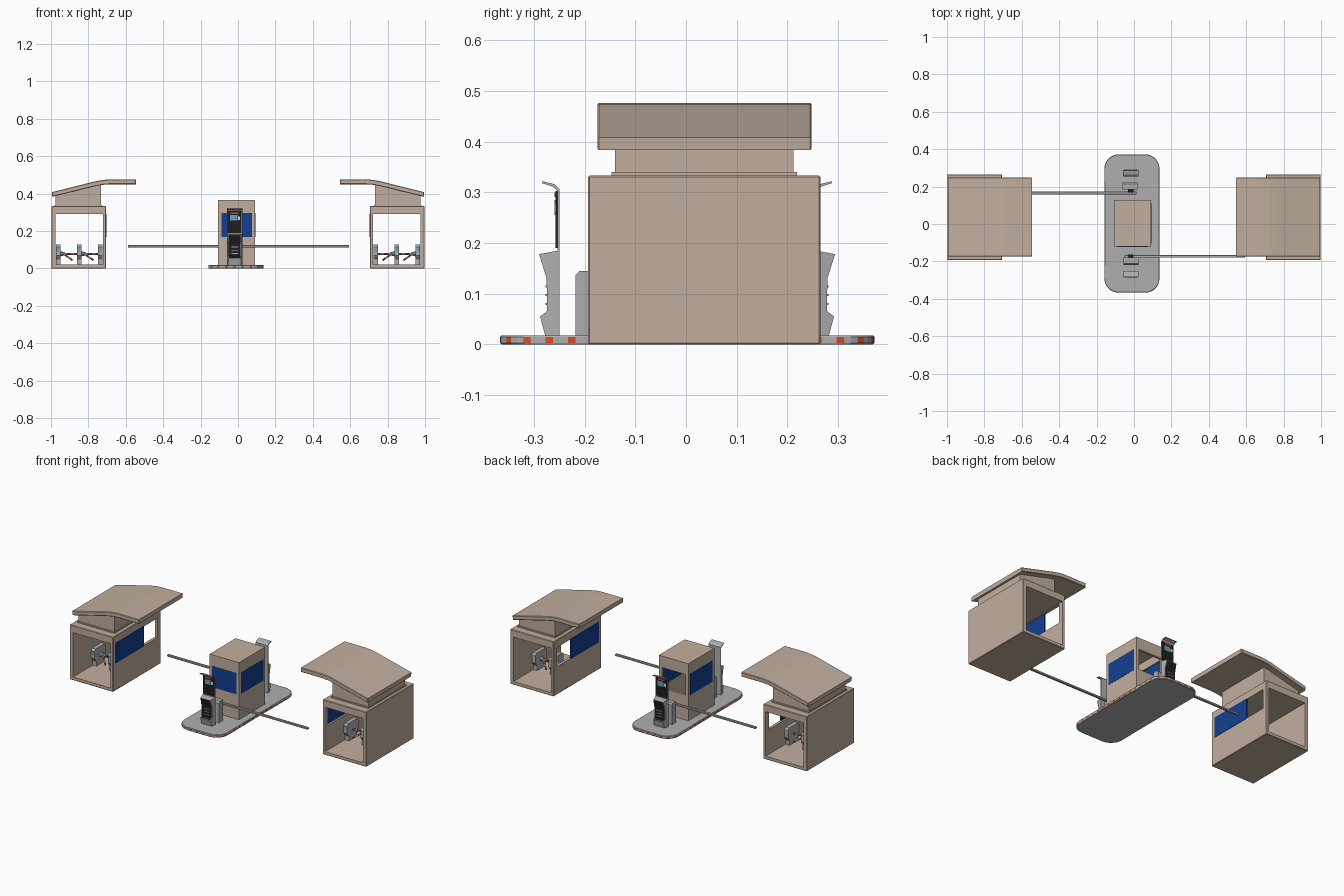
import bpy, bmesh, math
from mathutils import Matrix, Vector

if "Cube" in bpy.data.objects:
    bpy.data.objects.remove(bpy.data.objects["Cube"])


def mat(name, r, g, b):
    m = bpy.data.materials.new(name)
    m.diffuse_color = (r, g, b, 1)
    m.use_nodes = True
    m.node_tree.nodes["Principled BSDF"].inputs["Base Color"].default_value = m.diffuse_color
    return m


BEIGE = mat("beige_wall", 0.54, 0.43, 0.345)
GREY = mat("grey_metal", 0.43, 0.43, 0.44)
BLUE = mat("blue_glass", 0.006, 0.05, 0.28)
RED = mat("red_orange", 0.70, 0.07, 0.015)
BLACK = mat("black_panel", 0.013, 0.013, 0.014)
WHITE = mat("white_paint", 0.8, 0.8, 0.8)
SKY = mat("screen_blue", 0.12, 0.36, 0.6)


def finish(name, bm, *mats):
    bmesh.ops.recalc_face_normals(bm, faces=bm.faces)
    me = bpy.data.meshes.new(name)
    bm.to_mesh(me)
    bm.free()
    for m in mats:
        me.materials.append(m)
    ob = bpy.data.objects.new(name, me)
    bpy.context.collection.objects.link(ob)
    return ob


def box(name, x0, x1, y0, y1, z0, z1, m, bevel=0):
    bm = bmesh.new()
    bmesh.ops.create_cube(bm, size=1)
    for v in bm.verts:
        v.co = ((x0, x1)[v.co.x > 0], (y0, y1)[v.co.y > 0], (z0, z1)[v.co.z > 0])
    if bevel:
        bmesh.ops.bevel(bm, geom=bm.edges[:], offset=bevel, segments=1, affect='EDGES')
    return finish(name, bm, m)


def prism_bm(pts, axis, a, b):
    """Extrude a 2D profile: axis 'y' takes (x, z) points, axis 'x' takes (y, z)."""
    bm = bmesh.new()
    put = (lambda p, t: (p[0], t, p[1])) if axis == 'y' else (lambda p, t: (t, p[0], p[1]))
    f = bm.faces.new([bm.verts.new(put(p, a)) for p in pts])
    r = bmesh.ops.extrude_face_region(bm, geom=[f])
    d = Vector((0, b - a, 0) if axis == 'y' else (b - a, 0, 0))
    bmesh.ops.translate(bm, vec=d, verts=[v for v in r['geom'] if isinstance(v, bmesh.types.BMVert)])
    bmesh.ops.recalc_face_normals(bm, faces=bm.faces)
    return bm


def rod(name, p, q, r0, r1, m, sides=10):
    p, q = Vector(p), Vector(q)
    bm = bmesh.new()
    bmesh.ops.create_cone(bm, cap_ends=True, segments=sides, radius1=r0, radius2=r1, depth=(q - p).length)
    rot = (q - p).to_track_quat('Z', 'Y').to_matrix().to_4x4()
    bm.transform(Matrix.Translation((p + q) / 2) @ rot)
    return finish(name, bm, m)


def cut(ob, *cutters):
    bpy.context.view_layer.objects.active = ob
    for c in cutters:
        md = ob.modifiers.new("cut", 'BOOLEAN')
        md.object, md.operation, md.solver = c, 'DIFFERENCE', 'EXACT'
        bpy.ops.object.modifier_apply(modifier=md.name)
        bpy.data.objects.remove(c)


def copies(obs, matrix, tag, flip=False):
    for o in obs:
        c = o.copy()
        c.data = o.data.copy()
        c.data.transform(matrix)
        if flip:
            c.data.flip_normals()
        c.name = tag + o.name
        bpy.context.collection.objects.link(c)


# --- Side gate house (left one, mirrored afterwards) ---
house = box("gate_house", -0.998, -0.705, -0.193, 0.265, 0, 0.333, BEIGE, 0.003)
cut(house,
    box("passage", -0.975, -0.722, -0.3, 0.4, 0.02, 0.29, BEIGE),
    box("window_hole", -0.75, -0.6, -0.165, 0.235, 0.17, 0.287, BEIGE))
side = [house]
side.append(box("house_window_glass", -0.711, -0.703, -0.168, 0.1, 0.167, 0.29, BLUE))

# neck between house and roof, with a small flared foot
neck = [(-0.975, 0.33), (-0.733, 0.33), (-0.733, 0.452), (-0.975, 0.39)]
side.append(finish("roof_neck", prism_bm(neck, 'y', -0.14, 0.212), BEIGE))
side.append(box("neck_foot", -0.98, -0.728, -0.147, 0.219, 0.33, 0.34, BEIGE))

# bent roof slab
roof = [(-0.993, 0.383), (-0.765, 0.439), (-0.725, 0.447), (-0.685, 0.45), (-0.545, 0.45),
        (-0.545, 0.476), (-0.685, 0.476), (-0.725, 0.473), (-0.765, 0.465), (-0.995, 0.408)]
bm = prism_bm(roof, 'y', -0.175, 0.248)
rim = [e for e in bm.edges if abs(e.verts[0].co.y - e.verts[1].co.y) < 1e-5]
bmesh.ops.bevel(bm, geom=rim, offset=0.003, segments=1, affect='EDGES')
side.append(finish("bent_roof", bm, BEIGE))

# turnstile pillars and three-armed barriers inside the passage
pillar = [(-0.005, 0.02), (0.075, 0.02), (0.075, 0.05), (0.09, 0.07), (0.09, 0.115),
          (0.08, 0.127), (-0.01, 0.127), (-0.02, 0.115), (-0.02, 0.07), (-0.005, 0.05)]
for i, x in enumerate((-0.962, -0.85, -0.737)):
    side.append(finish("turnstile_pillar_%d" % i, prism_bm(pillar, 'x', x - 0.012, x + 0.012), GREY))
    side.append(box("pillar_display_%d" % i, x - 0.008, x + 0.008, -0.022, -0.018, 0.09, 0.112, SKY))
for i, x in enumerate((-0.95, -0.838)):
    side.append(rod("turnstile_hub_%d" % i, (x, 0.035, 0.078), (x + 0.024, 0.035, 0.078), 0.014, 0.008, GREY))
    for k, (dx, dy, dz) in enumerate(((0.085, 0, 0), (0.05, 0.045, -0.035), (0.05, -0.045, -0.035))):
        a = Vector((x + 0.016, 0.035, 0.078))
        d = Vector((dx, dy, dz)) * 0.95
        for s in range(4):
            side.append(rod("turnstile_arm_%d_%d_%d" % (i, k, s), a + d * s / 4, a + d * (s + 1) / 4,
                            0.005, 0.005, (WHITE, RED)[s % 2], 8))
copies(side, Matrix.Scale(-1, 4, (1, 0, 0)), "right_", True)

# --- Kerbed island with red marks around its edge ---
x0, x1, y0, y1, R = -0.158, 0.136, -0.367, 0.372, 0.075
path = []
for cx, cy, a0 in ((x1 - R, y0 + R, -90), (x1 - R, y1 - R, 0), (x0 + R, y1 - R, 90), (x0 + R, y0 + R, 180)):
    for k in range(9):
        a = math.radians(a0 + k * 90 / 8)
        path.append(Vector((cx + R * math.cos(a), cy + R * math.sin(a))))
pts = []
for p, q in zip(path, path[1:] + path[:1]):
    n = max(1, round((q - p).length / 0.0148))
    pts += [p.lerp(q, k / n) for k in range(n)]
bm = bmesh.new()
mid = Vector(((x0 + x1) / 2, (y0 + y1) / 2))
rings = []
for z, s in ((0, 0.003), (0.003, 0), (0.015, 0), (0.018, 0.003)):
    rings.append([bm.verts.new((*(p - (p - mid).normalized() * s), z)) for p in pts])
n = len(pts)
for r in range(3):
    for i in range(n):
        j = (i + 1) % n
        f = bm.faces.new((rings[r][i], rings[r][j], rings[r + 1][j], rings[r + 1][i]))
        f.material_index = int(r == 1 and i % 3 == 0)
bm.faces.new(rings[0])
bm.faces.new(rings[3])
finish("island", bm, GREY, RED)

# --- Central booth: hollow, three glazed windows, open one at the back ---
bx0, bx1, by0, by1 = -0.106, 0.092, -0.121, 0.129
booth = box("booth", bx0, bx1, by0, by1, 0.018, 0.365, BEIGE)
cut(booth,
    box("room", bx0 + 0.015, bx1 - 0.015, by0 + 0.015, by1 - 0.015, 0.03, 0.345, BEIGE),
    box("window_y", bx0 + 0.02, bx1 - 0.02, -0.3, 0.3, 0.17, 0.295, BEIGE),
    box("window_x", -0.3, 0.3, by0 + 0.02, by1 - 0.02, 0.17, 0.295, BEIGE))
box("booth_front_glass", bx0 + 0.018, bx1 - 0.018, by0 - 0.001, by0 + 0.006, 0.168, 0.297, BLUE)
box("booth_left_glass", bx0 - 0.001, bx0 + 0.006, by0 + 0.018, by1 - 0.018, 0.168, 0.297, BLUE)
box("booth_right_glass", bx1 - 0.006, bx1 + 0.001, by0 + 0.018, by1 - 0.018, 0.168, 0.297, BLUE)

# --- Ticket machine, its tall back plate and the barrier box (front set) ---
CX = -0.018
prof = [(-0.252, 0.018), (-0.278, 0.018), (-0.288, 0.055), (-0.274, 0.066), (-0.275, 0.13),
        (-0.29, 0.178), (-0.252, 0.185)]
bm = prism_bm(prof, 'x', -0.042, 0.042)
for v in bm.verts:
    v.co.x = v.co.x * (1 + (v.co.y + 0.252) * 6) + CX
panels = [f for f in bm.faces if f.normal.y < -0.5 and f.calc_center_median().z > 0.06]
bmesh.ops.inset_region(bm, faces=panels, thickness=0.004)
for f in panels:
    f.material_index = 1
ticket = [finish("ticket_machine", bm, GREY, BLACK)]

plate = [(-0.25, 0.018), (-0.254, 0.018), (-0.254, 0.302), (-0.262, 0.311), (-0.284, 0.318),
         (-0.283, 0.322), (-0.26, 0.316), (-0.25, 0.306)]
ticket.append(finish("machine_back_plate", prism_bm(plate, 'x', CX - 0.041, CX + 0.041), GREY))
ticket.append(box("sign_panel", CX - 0.037, CX + 0.037, -0.257, -0.253, 0.19, 0.303, BLACK))
ticket.append(box("sign_screen", CX - 0.024, CX + 0.014, -0.259, -0.256, 0.255, 0.285, SKY))
ticket.append(box("sign_lamp", CX - 0.022, CX + 0.022, -0.259, -0.256, 0.291, 0.3, RED))
ticket.append(box("sign_note", CX + 0.018, CX + 0.03, -0.259, -0.256, 0.26, 0.278, WHITE))
for k in range(3):
    ticket.append(box("machine_slot_%d" % k, CX - 0.018, CX + 0.018, -0.2775, -0.2735,
                      0.078 + k * 0.017, 0.082 + k * 0.017, GREY))

cab = [(-0.18, 0.018), (-0.218, 0.018), (-0.218, 0.136), (-0.21, 0.145), (-0.18, 0.145)]
ticket.append(finish("barrier_box", prism_bm(cab, 'x', CX - 0.037, CX + 0.043), GREY))
ticket.append(rod("barrier_pivot", (CX, -0.182, 0.12), (CX, -0.164, 0.12), 0.014, 0.014, BLACK, 12))
pivot = Vector((CX, 0.002, 0))
turn = Matrix.Translation(pivot) @ Matrix.Rotation(math.pi, 4, 'Z') @ Matrix.Translation(-pivot)
copies(ticket, turn, "rear_")

# --- Barrier arms reaching to each gate house ---
box("front_barrier_arm", -0.05, 0.594, -0.18, -0.166, 0.113, 0.125, GREY, 0.002)
box("rear_barrier_arm", -0.589, 0.014, 0.159, 0.173, 0.113, 0.125, GREY, 0.002)
